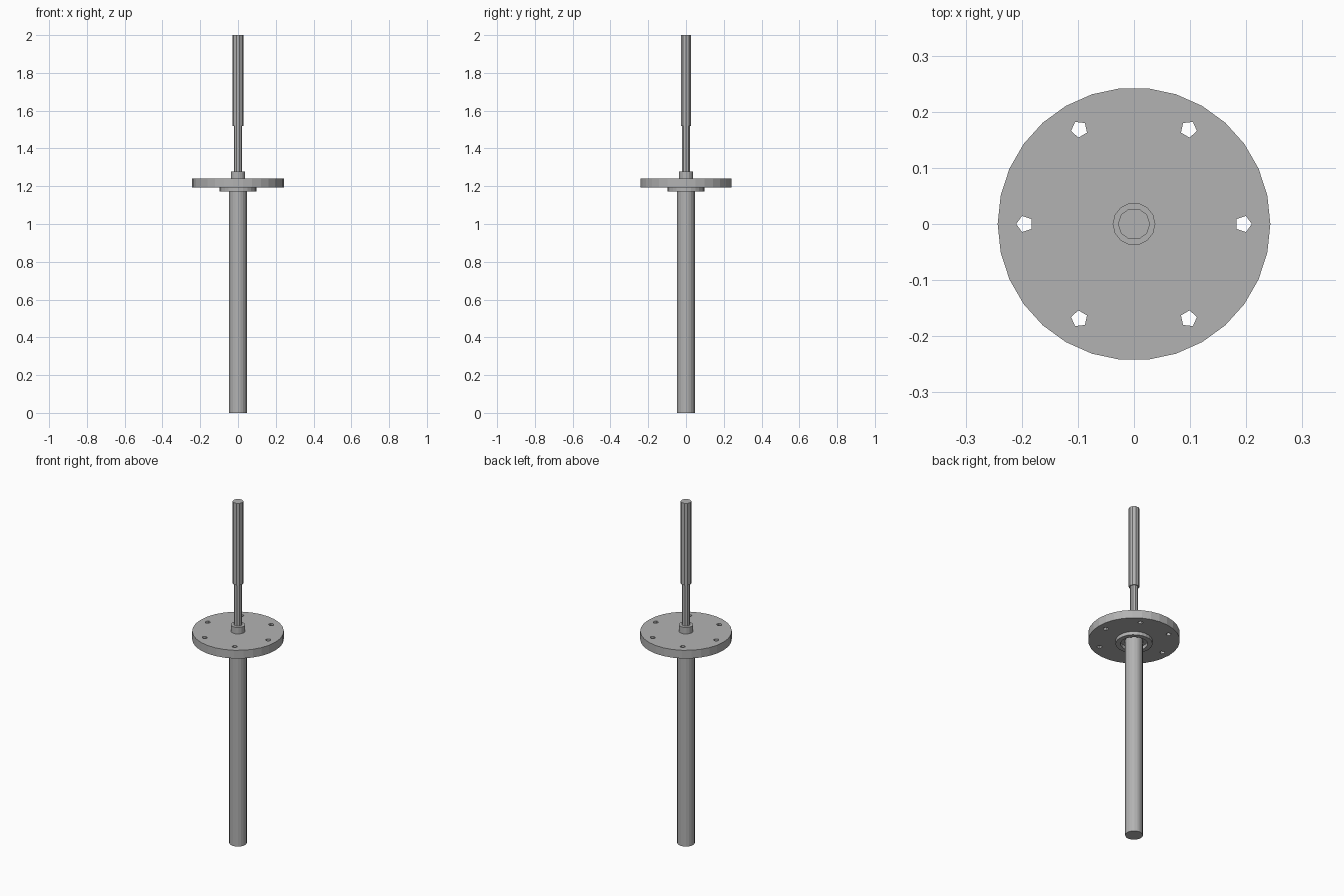
import bpy
import bmesh
from math import cos, sin, pi

cube = bpy.data.objects.get("Cube")
if cube:
    bpy.data.objects.remove(cube, do_unlink=True)

metal = bpy.data.materials.new("plain grey metal")
metal.use_nodes = True
grey = (0.45, 0.45, 0.45, 1)
metal.diffuse_color = grey
metal.node_tree.nodes["Principled BSDF"].inputs["Base Color"].default_value = grey


def lathe(name, profile, sides, closed=False):
    """Revolve (radius, z) points; cap both ends unless the profile is a closed loop."""
    bm = bmesh.new()
    rings = [[bm.verts.new((r * cos(2 * pi * i / sides), r * sin(2 * pi * i / sides), z))
              for i in range(sides)] for r, z in profile]
    pairs = list(zip(rings, rings[1:]))
    if closed:
        pairs.append((rings[-1], rings[0]))
    else:
        bm.faces.new(rings[0])
        bm.faces.new(rings[-1])
    for low, high in pairs:
        for i in range(sides):
            j = (i + 1) % sides
            bm.faces.new((low[i], low[j], high[j], high[i]))
    bmesh.ops.recalc_face_normals(bm, faces=bm.faces)
    mesh = bpy.data.meshes.new(name)
    bm.to_mesh(mesh)
    bm.free()
    mesh.materials.append(metal)
    obj = bpy.data.objects.new(name, mesh)
    bpy.context.collection.objects.link(obj)
    return obj


# Long tube below the flange
lathe("lower_tube", [(0.047, 0), (0.047, 1.195)], 20)

# Raised sealing ring on the underside
lathe("sealing_ring", [(0.098, 1.172), (0.098, 1.195), (0.072, 1.195), (0.072, 1.172)], 24, True)

# Flange with six bolt holes
flange = lathe("flange", [(0.243, 1.192), (0.243, 1.24)], 30)
for k in range(6):
    angle = k * pi / 3
    cutter = lathe("bolt_hole_cutter", [(0.015, 1.1), (0.015, 1.3)], 5)
    cutter.location = (0.195 * cos(angle), 0.195 * sin(angle), 0)
    cutter.rotation_euler.z = angle
    cutter.hide_render = True
    cut = flange.modifiers.new("bolt_hole", 'BOOLEAN')
    cut.operation = 'DIFFERENCE'
    cut.solver = 'EXACT'
    cut.object = cutter
    bpy.context.view_layer.objects.active = flange
    bpy.ops.object.modifier_apply(modifier=cut.name)
    bpy.data.objects.remove(cutter, do_unlink=True)

# Boss, thin stem and thicker grip above the flange
lathe("boss", [(0.038, 1.235), (0.038, 1.278)], 14)
lathe("stem", [(0.022, 1.27), (0.022, 1.53)], 10)
lathe("upper_rod", [(0.0285, 1.52), (0.0285, 2)], 10)
